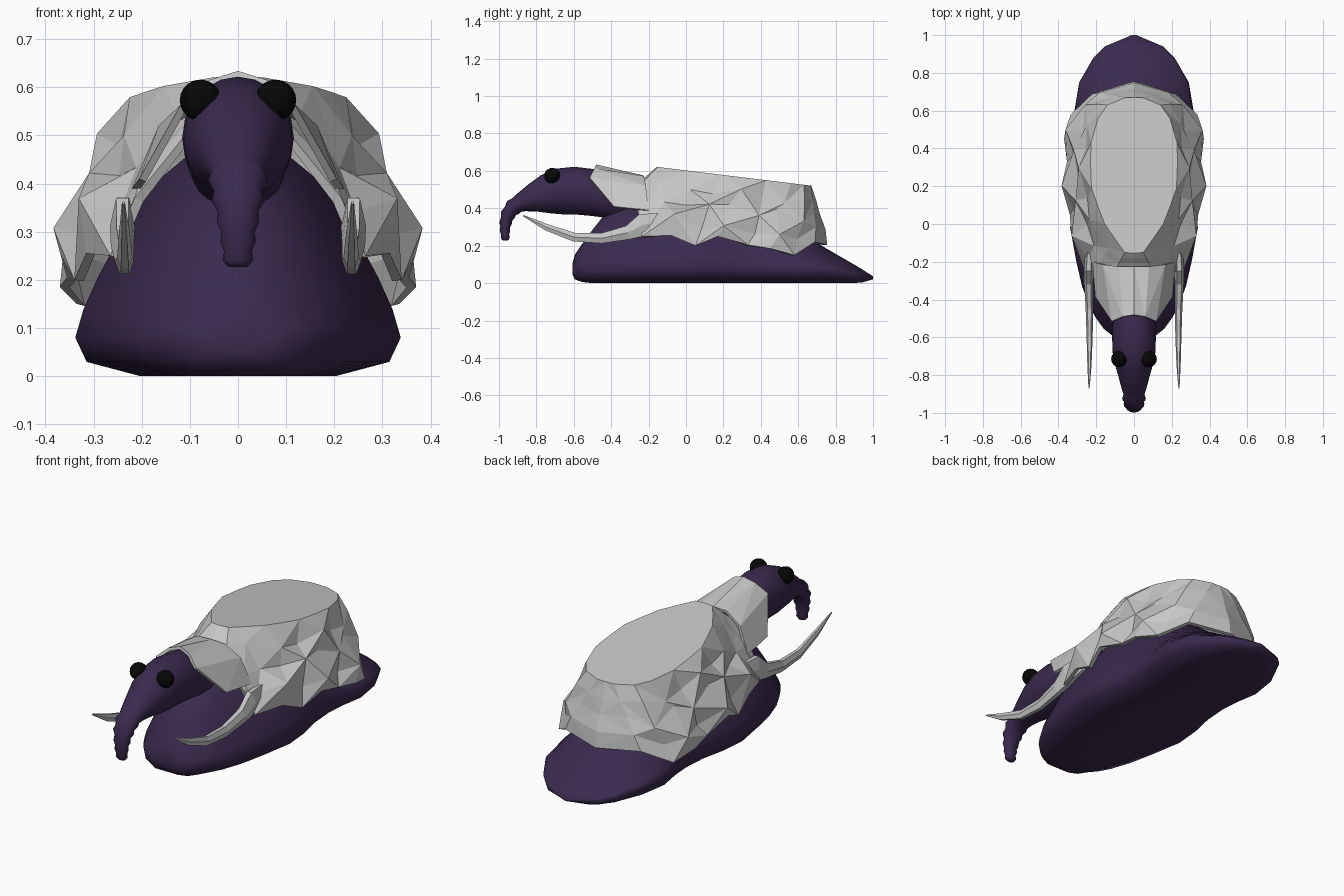
import bpy, bmesh, math, random
from mathutils import Vector

if "Cube" in bpy.data.objects:
    bpy.data.objects.remove(bpy.data.objects["Cube"])

random.seed(4)


def material(name, rgb):
    m = bpy.data.materials.new(name)
    m.diffuse_color = (*rgb, 1)
    m.use_nodes = True
    m.node_tree.nodes["Principled BSDF"].inputs["Base Color"].default_value = m.diffuse_color
    return m


PURPLE = material("purple_skin", (0.042, 0.023, 0.076))
GREY = material("grey_rock", (0.57, 0.57, 0.57))
BLACK = material("black_eye", (0.002, 0.002, 0.002))


def make(name, bm, mat, smooth=False, mirror=False, thick=0):
    me = bpy.data.meshes.new(name)
    bm.to_mesh(me)
    bm.free()
    me.materials.append(mat)
    for p in me.polygons:
        p.use_smooth = smooth
    ob = bpy.data.objects.new(name, me)
    bpy.context.collection.objects.link(ob)
    if mirror:
        ob.modifiers.new("mirror", 'MIRROR').use_axis = (True, False, False)
    if thick:
        s = ob.modifiers.new("thickness", 'SOLIDIFY')
        s.thickness = thick
        s.offset = -1
    return ob


def loft(rings):
    """Closed skin through a list of equally long rings, capped at both ends."""
    bm = bmesh.new()
    vs = [[bm.verts.new(p) for p in r] for r in rings]
    n = len(vs[0])
    for a, b in zip(vs, vs[1:]):
        for i in range(n):
            j = (i + 1) % n
            bm.faces.new((a[i], a[j], b[j], b[i]))
    bm.faces.new(vs[0])
    bm.faces.new(vs[-1])
    bmesh.ops.recalc_face_normals(bm, faces=bm.faces)
    return bm


def tube(path, n):
    """Rings across a path of (x, y, z, side radius, up radius) in a y-z plane."""
    rings = []
    for i, (x, y, z, rx, rn) in enumerate(path):
        a, b = path[max(i - 1, 0)], path[min(i + 1, len(path) - 1)]
        t = Vector((0, b[1] - a[1], b[2] - a[2])).normalized()
        up = Vector((0, t.z, -t.y))
        rings.append([Vector((x, y, z)) + Vector((rx * math.cos(k), 0, 0)) + up * rn * math.sin(k)
                      for k in (2 * math.pi * j / n for j in range(n))])
    return loft(rings)


def sheet(rows, cap=False):
    """Triangulated half sheet; the mirror modifier supplies the other half."""
    bm = bmesh.new()
    vs = [[bm.verts.new(p) for p in r] for r in rows]
    for j, (a, b) in enumerate(zip(vs, vs[1:])):
        for i in range(len(a) - 1):
            q = (a[i], a[i + 1], b[i + 1], b[i])
            if (i + j) % 2:
                bm.faces.new((q[0], q[1], q[2]))
                bm.faces.new((q[0], q[2], q[3]))
            else:
                bm.faces.new((q[0], q[1], q[3]))
                bm.faces.new((q[1], q[2], q[3]))
    if cap:
        bm.faces.new(vs[0])
    bmesh.ops.recalc_face_normals(bm, faces=bm.faces)
    bm.normal_update()
    if max(bm.faces, key=lambda f: abs(f.normal.z) * f.calc_area()).normal.z < 0:
        bmesh.ops.reverse_faces(bm, faces=bm.faces)
    return bm


# slug body, pinched at the waist: (y, half width, height, lift of the sole)
stations = [(-.608, .06, .10, .05), (-.595, .11, .15, .02), (-.555, .16, .21, .006), (-.50, .20, .285, 0),
            (-.44, .235, .36, 0), (-.33, .275, .43, 0), (-.20, .305, .465, 0), (-.02, .338, .50, 0),
            (.12, .325, .50, 0), (.25, .295, .48, 0), (.38, .285, .43, 0), (.48, .293, .37, 0),
            (.60, .315, .28, 0), (.75, .29, .185, 0), (.88, .215, .11, 0),
            (.94, .155, .075, .003), (1.0, .012, .036, .02)]


def body_ring(y, w, h, lift):
    low = min(.08, h * .5)
    f = [(.6, 0), (.93, .37 * low), (1, low)]
    f += [(u, low + (h - low) * v) for u, v in ((.95, .14), (.86, .3), (.74, .48), (.61, .65), (.46, .8), (.25, .94))]
    half = [(u * w, lift + z * (h - lift) / h) for u, z in f]
    return ([(0, y, lift)] + [(x, y, z) for x, z in half] + [(0, y, h)]
            + [(-x, y, z) for x, z in reversed(half)])


make("slug_body", loft([body_ring(*s) for s in stations]), PURPLE, smooth=True)

# head, running into a ringed trunk: (y, z, side radius, up radius)
head = [(-.20, .42, .08, .10), (-.35, .455, .105, .115), (-.48, .482, .112, .125), (-.60, .495, .116, .127),
        (-.68, .49, .113, .123), (-.75, .475, .099, .105), (-.82, .455, .079, .076), (-.88, .432, .063, .052)]
trunk = [(-.925, .405, .058, .043), (-.953, .365, .051, .037), (-.965, .32, .041, .031),
         (-.968, .28, .034, .026), (-.966, .24, .029, .021)]
path = list(head)
for a, b in zip([head[-1]] + trunk, trunk):
    path.append(tuple((p + q) / 2 * (.92 if k > 1 else 1) for k, (p, q) in enumerate(zip(a, b))))
    path.append((b[0], b[1], b[2] * 1.08, b[3] * 1.08))
path.append((-.966, .227, .020, .014))
make("head_and_trunk", tube([(0, *p) for p in path], 20), PURPLE, smooth=True)

# eyes
for side, sx in (("left", 1), ("right", -1)):
    bm = bmesh.new()
    bmesh.ops.create_uvsphere(bm, u_segments=16, v_segments=10, radius=.043)
    bmesh.ops.translate(bm, verts=bm.verts, vec=(sx * .078, -.715, .573))
    make(side + "_eye", bm, BLACK, smooth=True)

# rocky shell: flat tilted top, ragged lower rim, jagged rings between
top = [(0, -.155), (.05, -.15), (.10, -.08), (.155, 0), (.19, .09), (.225, .19), (.23, .32),
       (.228, .43), (.19, .56), (.14, .63), (.05, .668), (0, .67)]
top = [Vector((x, y, .622 - .122 * (y + .16))) for x, y in top]
rim = [Vector(p) for p in [(0, -.25, .53), (.11, -.26, .50), (.215, -.255, .37), (.265, -.235, .25),
                           (.315, -.08, .255), (.34, .05, .20), (.368, .17, .25), (.355, .33, .205),
                           (.37, .45, .185), (.335, .58, .15), (.22, .69, .22), (0, .755, .205)]]


def jagged(t, bulge, zig):
    row = []
    for i, (a, b) in enumerate(zip(top, rim)):
        p = a.lerp(b, t)
        out = Vector((p.x, (p.y - .25) * .6, 0)).normalized()
        if 3 < i < 10:
            p += out * (bulge + zig * (-1) ** i + random.uniform(-.008, .008))
            p += Vector((0, random.uniform(-.02, .02), random.uniform(-.035, .035)))
        else:
            p += out * bulge * .5
        row.append(p)
    return row


rows = [top, jagged(.25, .010, .012), jagged(.48, .010, -.018), jagged(.74, .026, .024), rim]
make("rocky_shell", sheet(rows, cap=True), GREY, mirror=True, thick=.02)

# collar plate behind the head
front = [(0, -.48, .634), (.06, -.49, .615), (.118, -.515, .565), (.205, -.385, .41)]
rear = [(0, -.225, .575), (.08, -.225, .572), (.165, -.215, .52), (.22, -.20, .39)]
make("collar_plate", sheet([front, rear]), GREY, mirror=True, thick=.015)

# tusks growing from the front corners of the shell
tusk = [(.235, -.12, .33, .02, .05), (.24, -.23, .312, .026, .07), (.24, -.31, .27, .024, .043),
        (.236, -.45, .24, .020, .032), (.235, -.60, .246, .016, .027), (.236, -.75, .30, .011, .02),
        (.238, -.87, .361, .003, .004)]
make("tusks", tube(tusk, 6), GREY, mirror=True)
